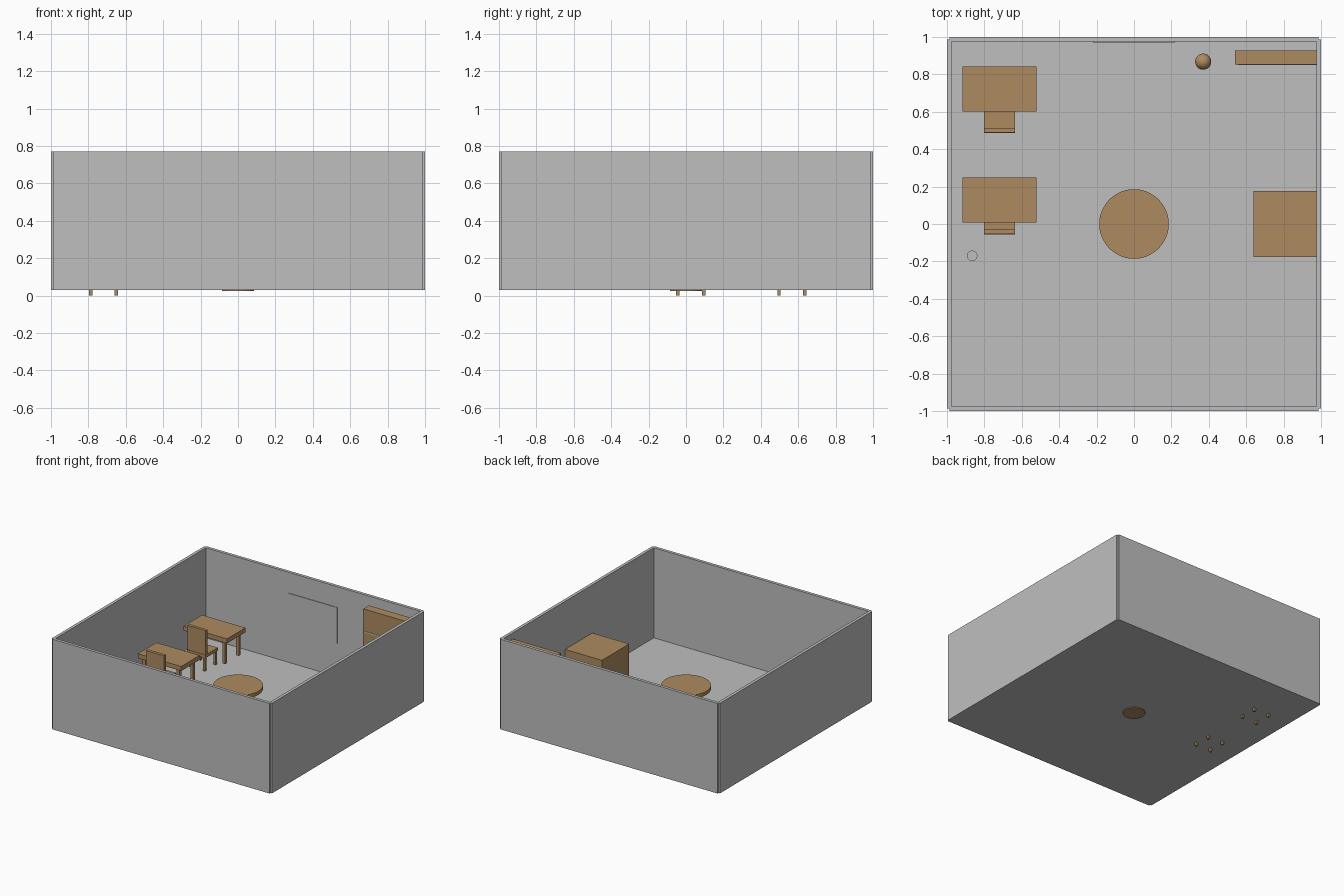
import bpy, bmesh, math
from mathutils import Matrix

if "Cube" in bpy.data.objects:
    bpy.data.objects.remove(bpy.data.objects["Cube"])


def material(name, rgb):
    m = bpy.data.materials.new(name)
    m.diffuse_color = (*rgb, 1)
    m.use_nodes = True
    m.node_tree.nodes["Principled BSDF"].inputs["Base Color"].default_value = m.diffuse_color
    return m


GREY = material("plaster_grey", (0.52, 0.52, 0.52))
WOOD = material("wood_brown", (0.42, 0.26, 0.12))


def finish(name, bm, mat, smooth=False):
    me = bpy.data.meshes.new(name)
    bm.to_mesh(me)
    bm.free()
    ob = bpy.data.objects.new(name, me)
    bpy.context.collection.objects.link(ob)
    me.materials.append(mat)
    if smooth:
        bpy.context.view_layer.objects.active = ob
        ob.select_set(True)
        bpy.ops.object.shade_smooth_by_angle(angle=math.radians(40))
        ob.select_set(False)
    return ob


def add_box(bm, x, y, z):
    """Box from (min, max) pairs along each axis."""
    size = Matrix.Diagonal((x[1] - x[0], y[1] - y[0], z[1] - z[0], 1))
    mid = Matrix.Translation((sum(x) / 2, sum(y) / 2, sum(z) / 2))
    bmesh.ops.create_cube(bm, size=1, matrix=mid @ size)


def box(name, x, y, z, mat):
    bm = bmesh.new()
    add_box(bm, x, y, z)
    return finish(name, bm, mat)


def legs(name, cx, cy, dx, dy, half, z):
    bm = bmesh.new()
    for sx in (-1, 1):
        for sy in (-1, 1):
            x, y = cx + sx * dx, cy + sy * dy
            add_box(bm, (x - half, x + half), (y - half, y + half), z)
    return finish(name, bm, WOOD)


def cylinder(name, x, y, r, z, mat):
    bm = bmesh.new()
    bmesh.ops.create_cone(bm, cap_ends=True, segments=48, radius1=r, radius2=r,
                          depth=z[1] - z[0],
                          matrix=Matrix.Translation((x, y, sum(z) / 2)))
    return finish(name, bm, mat, True)


# Room: flat floor sheet and four walls with small open corners
FLOOR, TOP, MID = 0.03, 0.77, 0.9875
bm = bmesh.new()
bmesh.ops.create_grid(bm, x_segments=1, y_segments=1, size=MID,
                      matrix=Matrix.Translation((0, 0, FLOOR)))
finish("floor", bm, GREY)
for s, side, end in ((-1, "left", "front"), (1, "right", "back")):
    across = sorted((s * 0.975, s * 1.0))
    box(side + "_wall", across, (-MID, MID), (FLOOR, TOP), GREY)
    box(end + "_wall", (-MID, MID), across, (FLOOR, TOP), GREY)

# Board on the back wall
box("wall_board", (-0.22, 0.22), (0.97, 0.976), (0.305, 0.60), GREY)

# Two desks with chairs
CX = -0.719
for i, (desk_y, chair_y) in enumerate(((0.722, 0.566), (0.128, 0.025)), 1):
    box(f"desk_top_{i}", (CX - 0.197, CX + 0.197),
        (desk_y - 0.12, desk_y + 0.12), (0.248, 0.285), WOOD)
    legs(f"desk_legs_{i}", CX, desk_y, 0.155, 0.088, 0.0125, (0.062, 0.25))
    box(f"chair_seat_{i}", (CX - 0.083, CX + 0.083),
        (chair_y - 0.08, chair_y + 0.08), (0.14, 0.166), WOOD)
    box(f"chair_back_{i}", (CX - 0.083, CX + 0.083),
        (chair_y - 0.077, chair_y - 0.052), (0.16, 0.365), WOOD)
    legs(f"chair_legs_{i}", CX, chair_y, 0.069, 0.069, 0.009, (0.0, 0.145))

# Round pedestal table
cylinder("round_table_top", 0, 0, 0.186, (0.245, 0.275), WOOD)
cylinder("round_table_column", 0, 0, 0.025, (0.03, 0.25), WOOD)
cylinder("round_table_base", 0, 0, 0.085, (0.024, 0.036), WOOD)

# Cabinet against the right wall
box("cabinet", (0.64, 0.982), (-0.177, 0.177), (FLOOR, 0.375), WOOD)

# Tall bookcase with a pale shelf strip
box("bookcase", (0.54, 0.98), (0.854, 0.928), (0.032, 0.72), WOOD)
box("bookcase_shelf_strip", (0.555, 0.98), (0.851, 0.855), (0.53, 0.54), GREY)

# Ball on the floor
bm = bmesh.new()
bmesh.ops.create_uvsphere(bm, u_segments=32, v_segments=16, radius=0.043,
                          matrix=Matrix.Translation((0.37, 0.868, 0.075)))
finish("ball", bm, WOOD, True)

# Waste bin
cylinder("waste_bin", -0.865, -0.17, 0.028, (FLOOR, 0.13), GREY)
